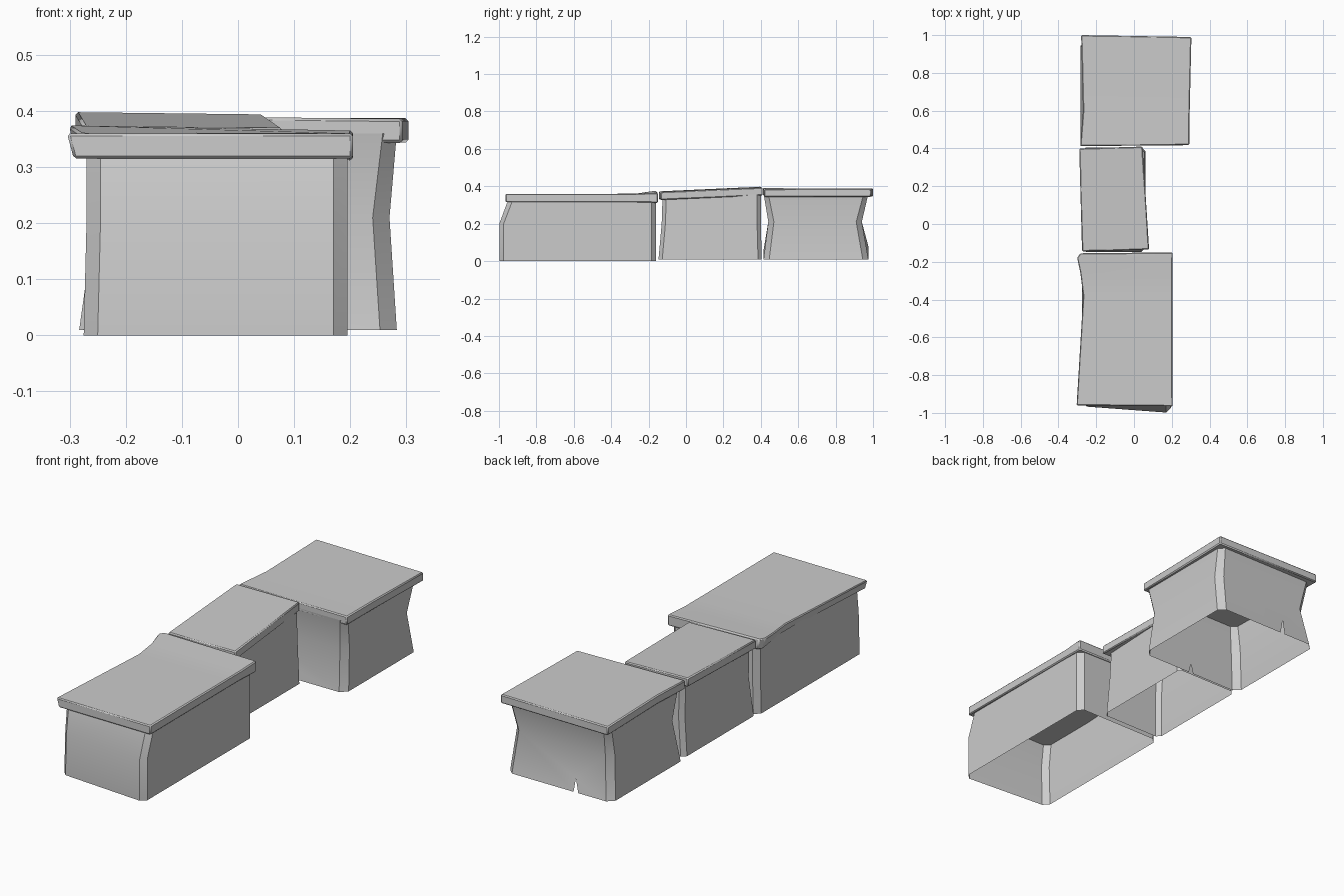
import bpy
import bmesh
import math
from mathutils import Vector

default_cube = bpy.data.objects.get("Cube")
if default_cube:
    bpy.data.objects.remove(default_cube, do_unlink=True)

stone = bpy.data.materials.new("plain_grey_stone")
stone.use_nodes = True
GREY = (0.6, 0.6, 0.6, 1)
stone.diffuse_color = GREY
stone.node_tree.nodes["Principled BSDF"].inputs["Base Color"].default_value = GREY


def finish(name, bm, bevel=0):
    """Turn a bmesh into a shaded, coloured object."""
    bmesh.ops.recalc_face_normals(bm, faces=bm.faces)
    mesh = bpy.data.meshes.new(name)
    bm.to_mesh(mesh)
    bm.free()
    mesh.materials.append(stone)
    obj = bpy.data.objects.new(name, mesh)
    bpy.context.collection.objects.link(obj)
    bpy.ops.object.select_all(action="DESELECT")
    bpy.context.view_layer.objects.active = obj
    obj.select_set(True)
    bpy.ops.object.shade_smooth_by_angle(angle=math.radians(30))
    if bevel:
        mod = obj.modifiers.new("worn_edges", "BEVEL")
        mod.width = bevel
        mod.segments = 1
        mod.limit_method = "ANGLE"
        mod.angle_limit = math.radians(40)
    return obj


def chamfered_ring(bm, z, left, right, front, back, skew, chamfer):
    """Eight-sided ring; skew pulls the front edge back on its left end."""
    corners = [Vector((left, front + skew, z)), Vector((right, front, z)),
               Vector((right, back, z)), Vector((left, back, z))]
    ring = []
    for i, corner in enumerate(corners):
        for other in (corners[i - 1], corners[(i + 1) % 4]):
            ring.append(bm.verts.new(corner + (other - corner).normalized() * chamfer))
    return ring


def body(name, levels, notches=None):
    """Hollow wall, open below, with optional cracks along its foot."""
    notches = notches or {}
    bm = bmesh.new()
    rings = [chamfered_ring(bm, *level) for level in levels]
    for row, (low, high) in enumerate(zip(rings, rings[1:])):
        for i in range(8):
            j = (i + 1) % 8
            foot = [low[i]]
            if row == 0 and i in notches:
                where, height = notches[i]
                a, b = low[i].co, low[j].co
                for step, rise in ((-0.025, 0), (0, height), (0.025, 0)):
                    point = a.lerp(b, where + step)
                    foot.append(bm.verts.new(point + Vector((0, 0, rise))))
            bm.faces.new(foot + [low[j], high[j], high[i]])
    return finish(name, bm)


def slab(name, thickness, stations, lean=0):
    """Lofted cover: each station is y at left, y at right, sides, top heights."""
    bm = bmesh.new()
    rings = []
    for y_left, y_right, left, right, top_left, top_right, drop in stations:
        under = thickness + drop
        rings.append([bm.verts.new(p) for p in (
            (left + lean, y_left, top_left - under),
            (right, y_right, top_right - under),
            (right, y_right, top_right),
            (left, y_left, top_left))])
    for a, b in zip(rings, rings[1:]):
        for i in range(4):
            j = (i + 1) % 4
            bm.faces.new((a[i], a[j], b[j], b[i]))
    bm.faces.new(rings[0])
    bm.faces.new(rings[-1])
    return finish(name, bm, bevel=0.005)


# Front block: bulging front wall, cover lifting at its rear edge
body("front_body", [
    (0, -0.275, 0.195, -1, -0.16, 0.035, 0.025),
    (0.2, -0.27, 0.195, -1, -0.16, 0.035, 0.025),
    (0.33, -0.27, 0.195, -0.95, -0.16, 0, 0.025)])
slab("front_cover", 0.045, [
    (-0.96, -0.965, -0.305, 0.205, 0.36, 0.36, 0),
    (-0.38, -0.38, -0.27, 0.203, 0.36, 0.36, 0),
    (-0.26, -0.27, -0.285, 0.203, 0.362, 0.36, 0),
    (-0.18, -0.17, -0.302, 0.205, 0.374, 0.365, 0.008),
    (-0.155, -0.15, -0.285, 0.205, 0.374, 0.365, 0.008)], lean=0.012)

# Middle block: narrow, cover sloping up towards the back
body("middle_body", [
    (0.01, -0.275, 0.06, -0.147, 0.405, 0, 0.02),
    (0.2, -0.26, 0.055, -0.13, 0.4, 0, 0.02),
    (0.355, -0.265, 0.05, -0.125, 0.4, 0, 0.02)])
slab("middle_cover", 0.043, [
    (-0.145, -0.135, -0.275, 0.08, 0.373, 0.37, 0),
    (0.4, 0.41, -0.29, 0.045, 0.398, 0.394, 0)])

# Rear block: walls pinched at mid height, cracked foot
body("rear_body", [
    (0.01, -0.283, 0.283, 0.415, 0.975, 0, 0.03),
    (0.21, -0.255, 0.27, 0.44, 0.94, 0, 0.03),
    (0.36, -0.265, 0.283, 0.415, 0.975, 0, 0.025)],
    notches={1: (0.5, 0.05), 5: (0.68, 0.07)})
slab("rear_cover", 0.043, [
    (0.412, 0.418, -0.285, 0.293, 0.392, 0.386, 0),
    (0.6, 0.6, -0.27, 0.295, 0.388, 0.387, 0),
    (1, 0.99, -0.28, 0.304, 0.388, 0.387, 0)])
